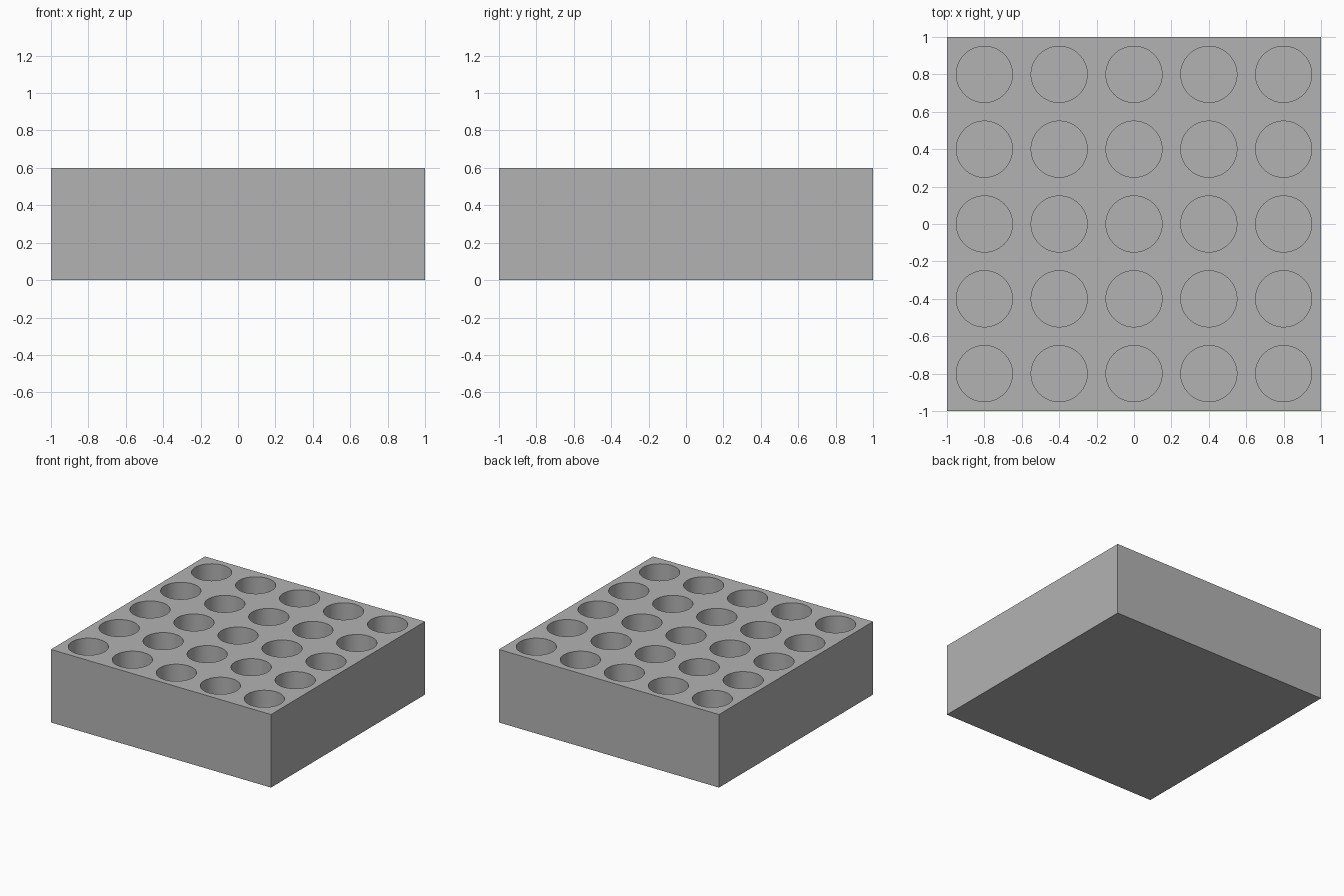
import bpy
import bmesh
from math import radians
from mathutils import Matrix

SIZE, HEIGHT = 2.0, 0.6
COUNT, PITCH = 5, 0.4
HOLE_RADIUS, HOLE_DEPTH = 0.15, 0.5
SIDES = 64

default = bpy.data.objects.get("Cube")
if default:
    bpy.data.objects.remove(default, do_unlink=True)


def make_material(name, colour):
    mat = bpy.data.materials.new(name)
    mat.use_nodes = True
    mat.diffuse_color = colour
    mat.node_tree.nodes["Principled BSDF"].inputs["Base Color"].default_value = colour
    return mat


def make_object(name, bm, mat):
    mesh = bpy.data.meshes.new(name)
    bm.to_mesh(mesh)
    bm.free()
    mesh.materials.append(mat)
    obj = bpy.data.objects.new(name, mesh)
    bpy.context.collection.objects.link(obj)
    return obj


grey = make_material("light grey", (0.45, 0.45, 0.45, 1))

# Solid rack block
bm = bmesh.new()
bmesh.ops.create_cube(bm, size=1, matrix=Matrix.Translation((0, 0, HEIGHT / 2))
                      @ Matrix.Diagonal((SIZE, SIZE, HEIGHT, 1)))
block = make_object("rack_block", bm, grey)

# Grid of cylinders that cuts the blind holes, overshooting the top face
bm = bmesh.new()
overshoot = 0.1
length = HOLE_DEPTH + overshoot
middle = (COUNT - 1) / 2
for i in range(COUNT):
    for j in range(COUNT):
        centre = ((i - middle) * PITCH, (j - middle) * PITCH,
                  HEIGHT - HOLE_DEPTH + length / 2)
        bmesh.ops.create_cone(bm, cap_ends=True, segments=SIDES, radius1=HOLE_RADIUS,
                              radius2=HOLE_RADIUS, depth=length,
                              matrix=Matrix.Translation(centre))
cutter = make_object("hole_cutter", bm, grey)
cutter.hide_render = True

# Cut the holes, then drop the cutter
cut = block.modifiers.new("holes", "BOOLEAN")
cut.operation = "DIFFERENCE"
cut.solver = "EXACT"
cut.object = cutter
bpy.ops.object.select_all(action="DESELECT")
bpy.context.view_layer.objects.active = block
block.select_set(True)
bpy.ops.object.modifier_apply(modifier=cut.name)
bpy.data.objects.remove(cutter, do_unlink=True)

# Round hole walls, sharp rims and block edges
bpy.ops.object.shade_smooth_by_angle(angle=radians(30))
